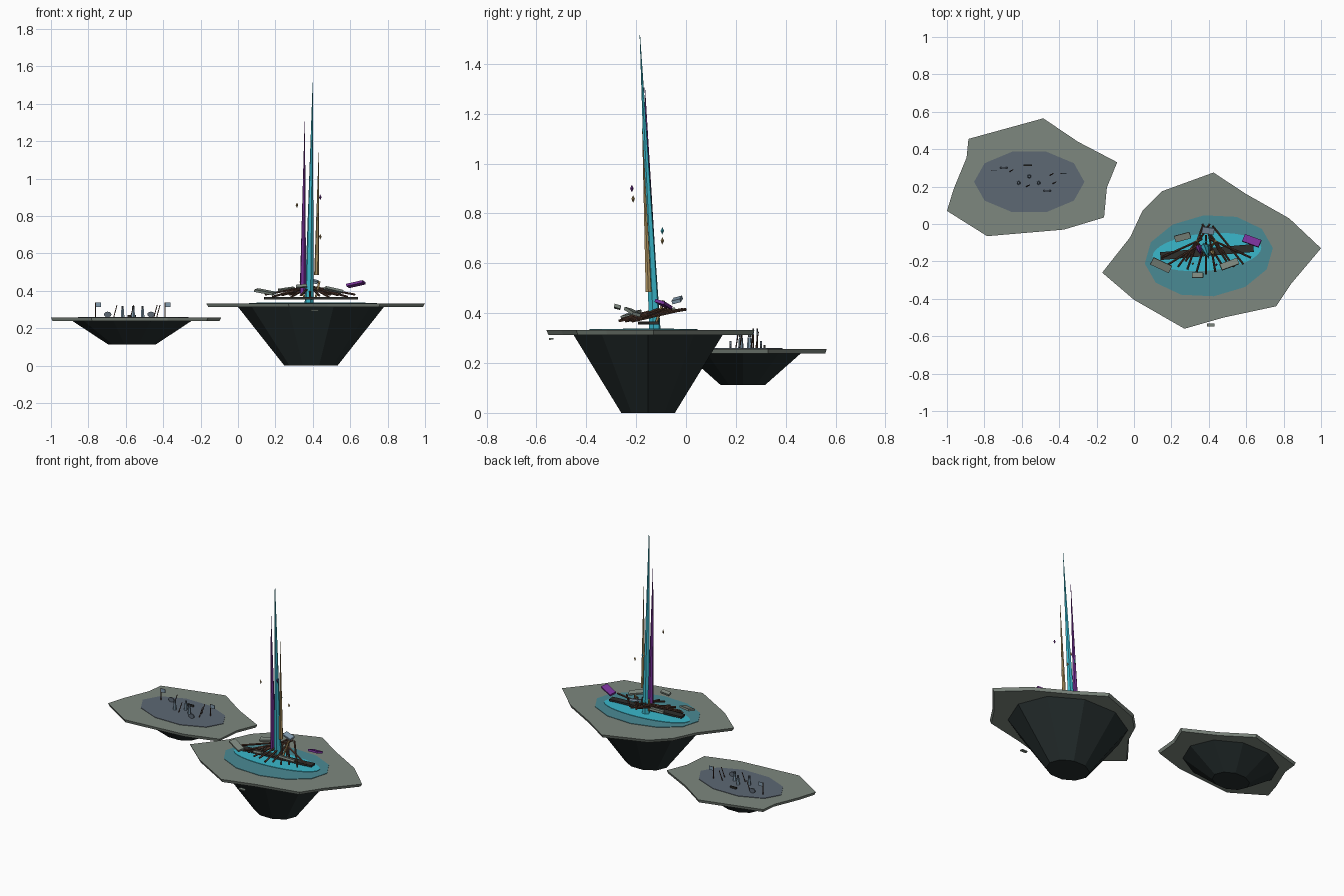
import bpy, bmesh, math
from mathutils import Vector, Euler

if "Cube" in bpy.data.objects:
    bpy.data.objects.remove(bpy.data.objects["Cube"])


def mat(name, r, g, b):
    lin = [((c / 255 + 0.055) / 1.055) ** 2.4 for c in (r, g, b)]
    m = bpy.data.materials.new(name)
    m.diffuse_color = (*lin, 1)
    m.use_nodes = True
    m.node_tree.nodes["Principled BSDF"].inputs["Base Color"].default_value = m.diffuse_color
    return m


STONE = mat("grey stone", 125, 135, 126)
ROCK = mat("dark rock", 36, 45, 45)
TEAL = mat("dim teal", 74, 138, 148)
CYAN = mat("bright cyan", 58, 184, 204)
SLATE = mat("slate blue", 93, 104, 116)
PURPLE = mat("violet", 118, 48, 150)
GOLD = mat("old gold", 178, 150, 98)
BROWN = mat("brown wood", 84, 58, 46)
PALE = mat("pale blue", 130, 155, 174)
DARK = mat("charcoal", 46, 46, 43)


def make(name, bm, m):
    bmesh.ops.recalc_face_normals(bm, faces=bm.faces)
    me = bpy.data.meshes.new(name)
    bm.to_mesh(me)
    bm.free()
    me.materials.append(m)
    ob = bpy.data.objects.new(name, me)
    bpy.context.collection.objects.link(ob)
    return ob


def loft(name, low, high, m):
    """Solid between two rings with the same number of points."""
    bm = bmesh.new()
    a = [bm.verts.new(p) for p in low]
    b = [bm.verts.new(p) for p in high]
    bm.faces.new(a)
    bm.faces.new(b)
    for i in range(len(a)):
        j = (i + 1) % len(a)
        bm.faces.new((a[i], a[j], b[j], b[i]))
    return make(name, bm, m)


def ring(cx, cy, z, rx, ry, n=10, turn=0):
    c, s = math.cos(turn), math.sin(turn)
    pts = []
    for i in range(n):
        t = 2 * math.pi * i / n
        u, v = rx * math.cos(t), ry * math.sin(t)
        pts.append((cx + u * c - v * s, cy + u * s + v * c, z))
    return pts


def slab(name, outline, z0, z1, m):
    cx = sum(p[0] for p in outline) / len(outline)
    cy = sum(p[1] for p in outline) / len(outline)
    low = [(cx + (x - cx) * .98, cy + (y - cy) * .98, z0) for x, y in outline]
    return loft(name, low, [(x, y, z1) for x, y in outline], m)


def rod(name, p, q, r1, r2, m, n=6):
    p, q = Vector(p), Vector(q)
    bm = bmesh.new()
    bmesh.ops.create_cone(bm, cap_ends=True, segments=n, radius1=r1,
                          radius2=r2, depth=(q - p).length)
    ob = make(name, bm, m)
    ob.location = (p + q) / 2
    ob.rotation_euler = (q - p).to_track_quat('Z', 'Y').to_euler()
    return ob


def box(name, loc, size, m, rot=(0, 0, 0)):
    bm = bmesh.new()
    bmesh.ops.create_cube(bm, size=1)
    bmesh.ops.scale(bm, vec=size, verts=bm.verts)
    ob = make(name, bm, m)
    ob.location = loc
    ob.rotation_euler = Euler([math.radians(a) for a in rot])
    return ob


# Large island: ragged slab on a tapered rock
slab("large_island_top", [
    (-.17, -.26), (0, -.405), (.27, -.56), (.48, -.50), (.76, -.44),
    (.84, -.32), (1, -.13), (.83, .03), (.60, .16), (.425, .275),
    (.15, .175), (.045, .07), (-.02, -.07)], .313, .333, STONE)
loft("large_island_rock", ring(.39, -.152, 0, .142, .113),
     ring(.39, -.152, .314, .39, .315), ROCK)
loft("dim_pool", ring(.40, -.17, .331, .345, .218, 12, .12),
     ring(.40, -.17, .336, .345, .218, 12, .12), TEAL)
loft("bright_pool", ring(.39, -.15, .334, .292, .100, 32, .09),
     ring(.39, -.15, .339, .292, .100, 32, .09), CYAN)

# Small island
slab("small_island_top", [
    (-1, .07), (-.785, -.065), (-.375, -.03), (-.16, .035), (-.145, .195),
    (-.09, .33), (-.30, .44), (-.485, .565), (-.885, .455), (-.895, .355),
    (-.965, .185)], .238, .257, STONE)
loft("small_island_rock", ring(-.567, .228, .112, .125, .094),
     ring(-.567, .228, .239, .318, .245), ROCK)
loft("slate_court", ring(-.56, .225, .255, .295, .17),
     ring(-.56, .225, .260, .295, .17), SLATE)

# Three tall leaning spires
rod("cyan_spire", (.38, -.125, .335), (.40, -.185, 1.515), .024, .001, CYAN)
rod("violet_spire", (.347, -.125, .385), (.357, -.165, 1.305), .018, .001, PURPLE)
rod("gold_spire", (.42, -.15, .485), (.432, -.175, 1.14), .013, .001, GOLD)

# Broken keel and fan of ribs
box("keel", (.39, -.15, .36), (.50, .042, .012), DARK, (0, 0, 5))
for i in range(9):
    t = i / 8 * 2 - 1
    end = (.385 + .20 * t, -.27 + .055 * abs(t), .368 + .008 * (i % 2))
    rod("rib", (.385 + .035 * t, -.06 + .05 * (i % 3 - 1), .415), end,
        .006, .006, BROWN, 5)
for s in (-1, 1):
    rod("long_rib", (.385 - .02 * s, 0, .415), (.385 + .11 * s, -.20, .38),
        .006, .006, BROWN, 5)
    rod("side_rib", (.385 + .02 * s, -.08, .42), (.385 + .24 * s, -.18, .38),
        .006, .006, BROWN, 5)
    rod("upright_rib", (.385 + .03 * s, -.12, .36), (.385 + .05 * s, -.09, .45),
        .006, .006, GOLD, 5)

# Floating plates
for loc, size, m, rot in [
        ((.145, -.22, .395), (.11, .042, .013), STONE, (10, 10, -25)),
        ((.26, -.07, .408), (.085, .035, .013), STONE, (10, -8, 15)),
        ((.63, -.09, .436), (.095, .042, .013), PURPLE, (-15, -12, -20)),
        ((.51, -.215, .405), (.10, .035, .013), STONE, (-15, 12, 20)),
        ((.34, -.275, .425), (.06, .026, .014), STONE, (-15, -5, 0)),
        ((.395, -.035, .453), (.065, .035, .014), PALE, (15, 12, -8)),
        ((.41, -.54, .297), (.042, .018, .007), STONE, (5, 0, 0))]:
    box("floating_plate", loc, size, m, rot)

# Floating shards
for loc, m in [((.44, -.217, .90), PURPLE), ((.315, -.212, .858), GOLD),
               ((.385, -.095, .73), CYAN), ((.44, -.095, .69), GOLD)]:
    x, y, z = loc
    rod("shard_upper", loc, (x, y, z + .015), .007, 0, m, 4)
    rod("shard_lower", loc, (x, y, z - .015), .007, 0, m, 4)

# Banners on the small island
for x, y, s in ((-.762, .285, 1), (-.39, .27, 1)):
    rod("banner_pole", (x, y, .258), (x, y, .338), .003, .003, BROWN)
    box("banner_cloth", (x + .015 * s, y, .325), (.03, .004, .024), PALE)

# Standing figures
for x, y in ((-.617, .22), (-.51, .22), (-.56, .255)):
    rod("figure_body", (x, y, .258), (x, y, .303), .011, .008, PALE)
    rod("figure_head", (x, y, .304), (x, y, .320), .007, .007, SLATE)

# Round shields standing on edge
for x, y in ((-.697, .30), (-.465, .178)):
    ob = rod("shield", (x, y - .004, .274), (x, y + .004, .274), .02, .02, SLATE, 12)
    ob.scale = (1, .75, 1)
box("fallen_bar", (-.567, .315, .266), (.045, .008, .012), DARK)

# Leaning spears
for x, y in ((-.665, .28), (-.575, .20), (-.45, .26), (-.435, .215)):
    rod("spear", (x, y, .258), (x + .018, y + .01, .325), .0025, .0025, BROWN, 5)
